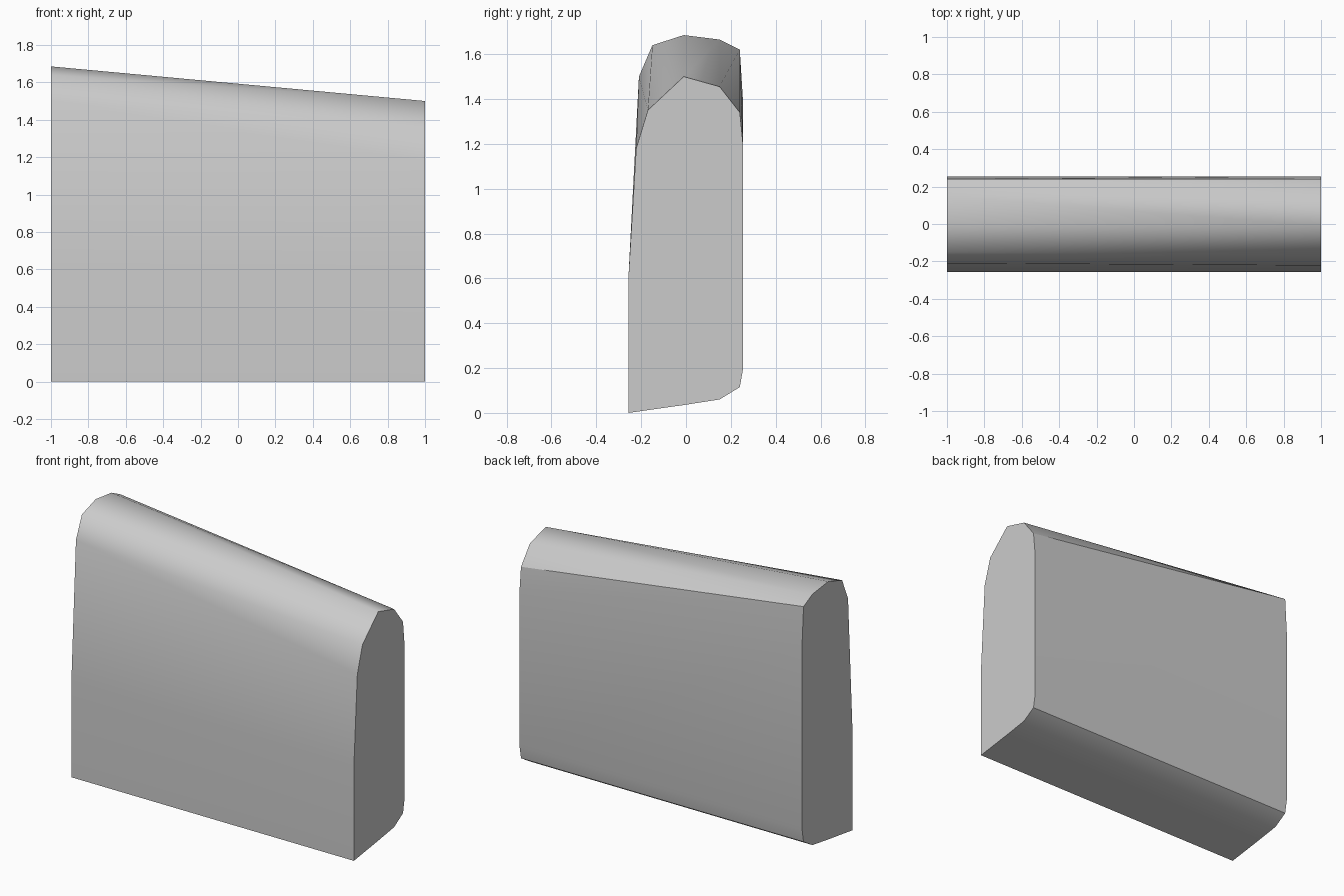
import bpy
import bmesh
import math

cube = bpy.data.objects.get("Cube")
if cube:
    bpy.data.objects.remove(cube, do_unlink=True)

# Cross-sections as (y, z): shared lower part, then the crown at each end
LOWER = [(-0.257, 0.6), (-0.257, 0.0), (-0.01, 0.035), (0.15, 0.06),
         (0.24, 0.115), (0.255, 0.2)]
LOW_CROWN = [(0.255, 1.19), (0.24, 1.34), (0.15, 1.455), (-0.01, 1.5),
             (-0.17, 1.35), (-0.222, 1.18)]
HIGH_CROWN = [(0.255, 1.38), (0.24, 1.62), (0.15, 1.665), (-0.01, 1.685),
              (-0.15, 1.64), (-0.21, 1.5)]

grey = bpy.data.materials.new("light_grey")
grey.use_nodes = True
colour = (0.6, 0.6, 0.6, 1.0)
grey.diffuse_color = colour
grey.node_tree.nodes["Principled BSDF"].inputs["Base Color"].default_value = colour

# Faceted block: the convex skin stretched between the two end sections
bm = bmesh.new()
for x, crown in ((-1, HIGH_CROWN), (1, LOW_CROWN)):
    for y, z in LOWER + crown:
        bm.verts.new((x, y, z))
bmesh.ops.convex_hull(bm, input=bm.verts[:])
bmesh.ops.dissolve_limit(bm, angle_limit=math.radians(0.1),
                         verts=bm.verts[:], edges=bm.edges[:])
bmesh.ops.recalc_face_normals(bm, faces=bm.faces[:])

mesh = bpy.data.meshes.new("tapered_block")
bm.to_mesh(mesh)
bm.free()
mesh.materials.append(grey)
block = bpy.data.objects.new("tapered_block", mesh)
bpy.context.collection.objects.link(block)

# Smooth crown, crisp end caps
bpy.ops.object.select_all(action='DESELECT')
block.select_set(True)
bpy.context.view_layer.objects.active = block
bpy.ops.object.shade_smooth_by_angle(angle=math.radians(30))
